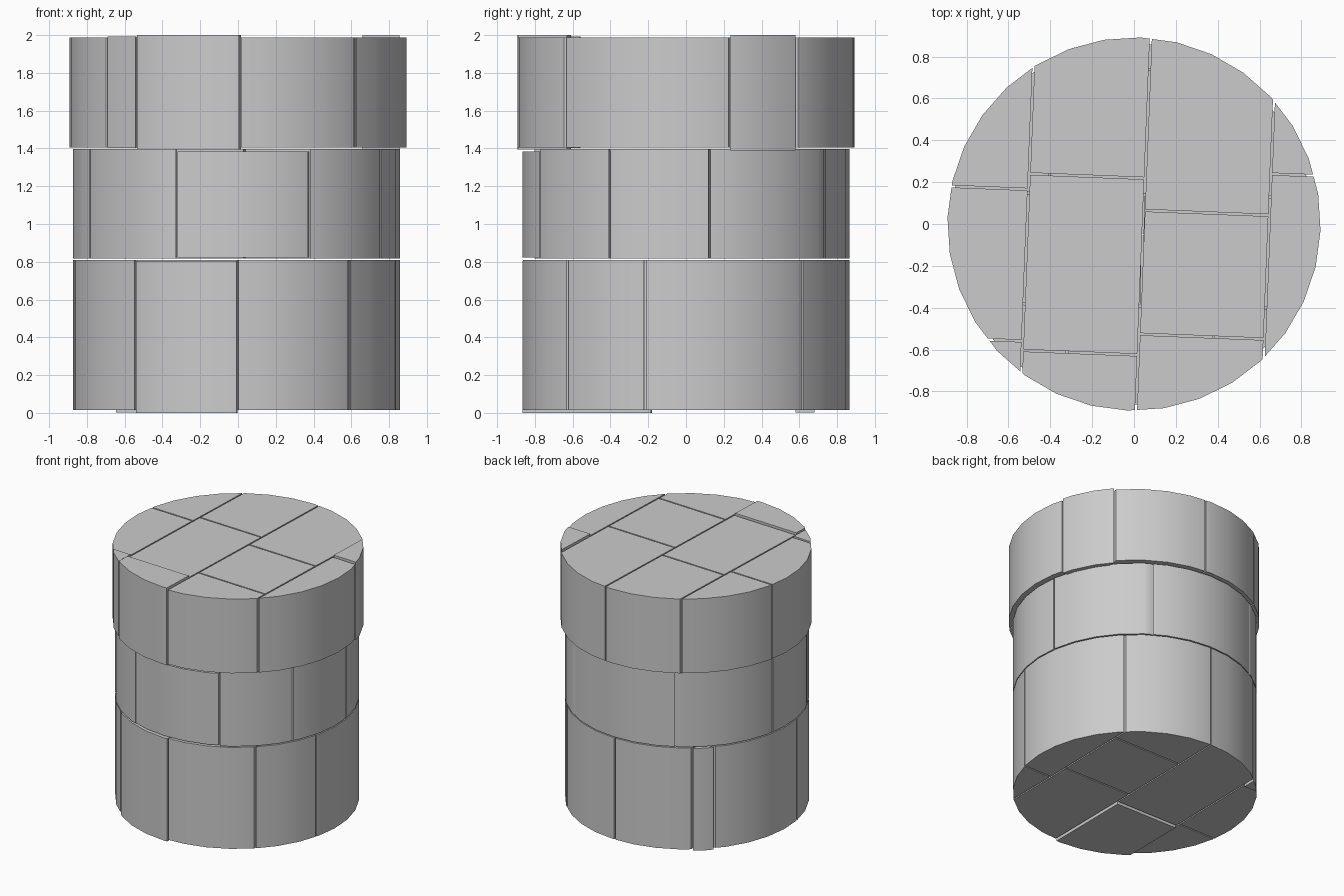
import bpy, bmesh, math
from mathutils import Matrix

if "Cube" in bpy.data.objects:
    bpy.data.objects.remove(bpy.data.objects["Cube"])

GAP = 0.010
SIDES = 32


def block(name, radius, centre, turn, x0, x1, y0, y1, z0, z1):
    """One stone: a round disc trimmed to a rectangle, then raised."""
    bm = bmesh.new()
    bmesh.ops.create_circle(bm, cap_ends=True, segments=SIDES, radius=radius,
                            matrix=Matrix.Rotation(math.radians(-2) - turn, 4, 'Z'))
    cuts = [((x0 + GAP / 2, 0, 0), (-1, 0, 0)), ((x1 - GAP / 2, 0, 0), (1, 0, 0)),
            ((0, y0 + GAP / 2, 0), (0, -1, 0)), ((0, y1 - GAP / 2, 0), (0, 1, 0))]
    for co, no in cuts:
        bmesh.ops.bisect_plane(bm, geom=bm.verts[:] + bm.edges[:] + bm.faces[:],
                               plane_co=co, plane_no=no, clear_outer=True)
    if not bm.faces:
        bm.free()
        return
    out = bmesh.ops.extrude_face_region(bm, geom=bm.faces[:])
    top = [g for g in out['geom'] if isinstance(g, bmesh.types.BMVert)]
    bmesh.ops.translate(bm, verts=bm.verts[:], vec=(0, 0, z0))
    bmesh.ops.translate(bm, verts=top, vec=(0, 0, z1 - z0))
    bmesh.ops.rotate(bm, verts=bm.verts[:], matrix=Matrix.Rotation(turn, 3, 'Z'))
    bmesh.ops.translate(bm, verts=bm.verts[:], vec=(centre, 0, 0))
    bmesh.ops.recalc_face_normals(bm, faces=bm.faces[:])
    mesh = bpy.data.meshes.new(name)
    bm.to_mesh(mesh)
    bm.free()
    ob = bpy.data.objects.new(name, mesh)
    bpy.context.collection.objects.link(ob)
    bpy.context.view_layer.objects.active = ob
    ob.select_set(True)
    bpy.ops.object.shade_smooth_by_angle(angle=math.radians(30))
    ob.select_set(False)


def layer(name, radius, centre, turn, z, lines, splits, special):
    """A drum of stones: strips between lines, each strip split crosswise."""
    edges = [-2] + lines + [2]
    for c, cross in enumerate(splits):
        ends = [-2] + cross + [2]
        for r in range(len(ends) - 1):
            z0, z1 = special.get((c, r), z)
            block(f"{name}_{c}_{r}", radius, centre, math.radians(turn),
                  edges[c], edges[c + 1], ends[r], ends[r + 1], z0, z1)


# bottom drum, strips running front to back
layer("bottom_stone", 0.867, -0.008, -0.5, (0.015, 0.81),
      [-0.53, 0.012, 0.602],
      [[-0.15, 0.57], [-0.18], [-0.05, 0.51], [-0.21]],
      {(1, 0): (0.0, 0.805), (0, 2): (0.003, 0.805)})

# middle drum, strips running side to side
layer("middle_stone", 0.867, -0.008, 89, (0.818, 1.397),
      [-0.39, 0.14, 0.74],
      [[-0.398, 0.302], [-0.05], [-0.35, 0.4], []],
      {(0, 1): (0.823, 1.385)})

# wider top drum, strips running front to back
layer("top_stone", 0.892, 0.0, -2.28, (1.405, 1.987),
      [-0.51, 0.045, 0.645],
      [[-0.58, 0.145], [-0.625, 0.22], [-0.525, 0.067], [0.265]],
      {(1, 0): (1.395, 2.0), (3, 1): (1.39, 2.0), (0, 0): (1.403, 1.993)})
